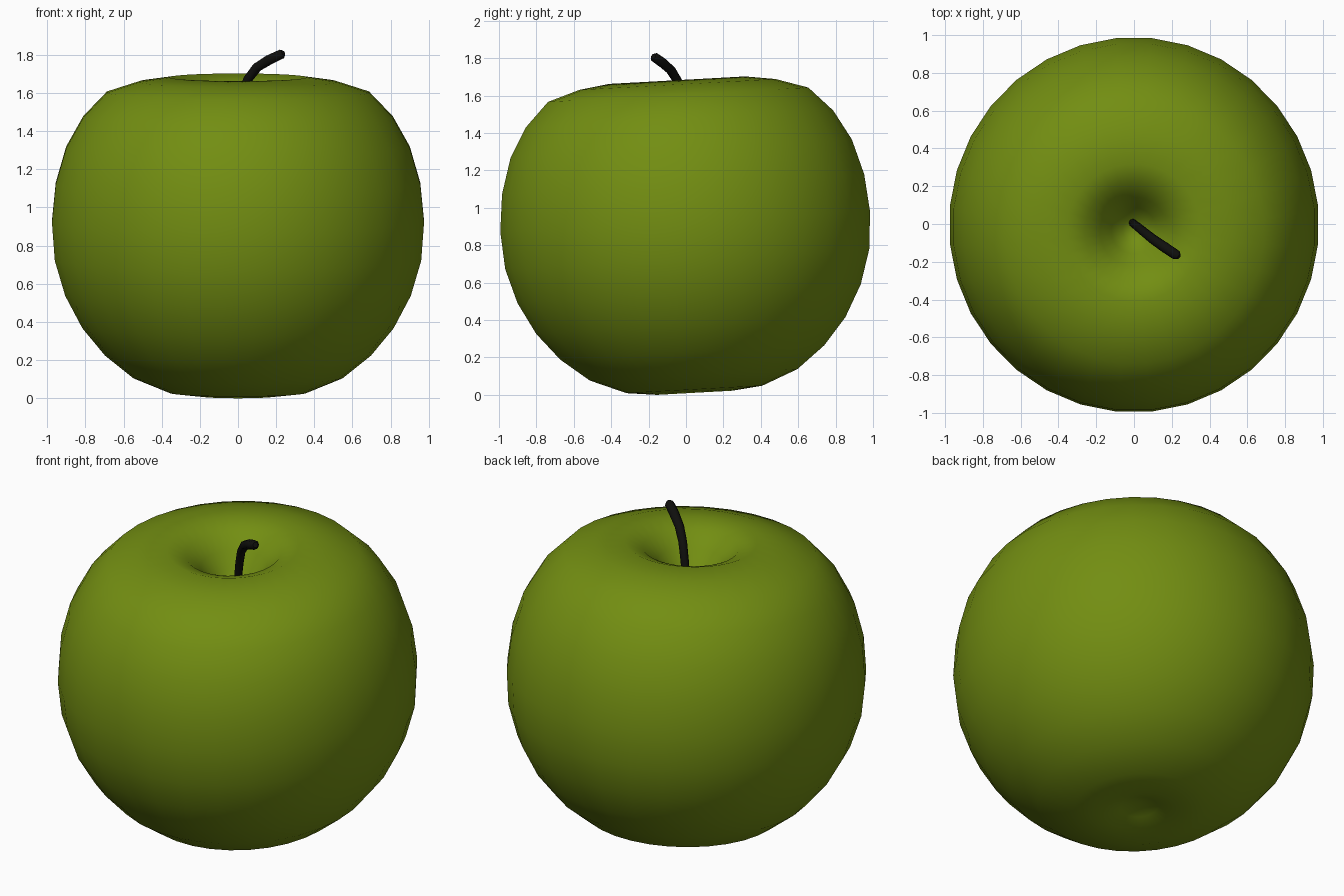
import bpy, bmesh
from math import cos, sin, pi
from mathutils import Matrix

if "Cube" in bpy.data.objects:
    bpy.data.objects.remove(bpy.data.objects["Cube"])


def material(name, rgb):
    m = bpy.data.materials.new(name)
    m.diffuse_color = (*rgb, 1)
    m.use_nodes = True
    m.node_tree.nodes["Principled BSDF"].inputs["Base Color"].default_value = m.diffuse_color
    return m


def lathe(name, profile, segments, mat):
    """Revolve (radius, z) points; the first and last lie on the axis."""
    bm = bmesh.new()
    bottom = bm.verts.new((0, 0, profile[0][1]))
    top = bm.verts.new((0, 0, profile[-1][1]))
    angles = [2 * pi * (i + 0.5) / segments for i in range(segments)]
    rings = [[bm.verts.new((r * cos(a), r * sin(a) * 1.015, z)) for a in angles]
             for r, z in profile[1:-1]]
    for i in range(segments):
        j = (i + 1) % segments
        bm.faces.new((bottom, rings[0][j], rings[0][i]))
        bm.faces.new((top, rings[-1][i], rings[-1][j]))
        for lo, hi in zip(rings, rings[1:]):
            bm.faces.new((lo[i], lo[j], hi[j], hi[i]))
    # the whole fruit leans slightly toward the front
    bmesh.ops.rotate(bm, verts=bm.verts, cent=(0, 0, 0.85),
                     matrix=Matrix.Rotation(0.055, 3, 'X'))
    low = min(v.co.z for v in bm.verts)
    bmesh.ops.translate(bm, verts=bm.verts, vec=(0, 0, -low))
    for f in bm.faces:
        f.smooth = True
    mesh = bpy.data.meshes.new(name)
    bm.to_mesh(mesh)
    bm.free()
    mesh.materials.append(mat)
    obj = bpy.data.objects.new(name, mesh)
    bpy.context.collection.objects.link(obj)
    return obj


# Apple body: bottom dimple, rounded sides, deep stem hollow
profile = [(0, 0.07), (0.10, 0.045), (0.20, 0.014), (0.36, 0.032), (0.55, 0.11),
           (0.70, 0.23), (0.82, 0.375), (0.91, 0.545), (0.965, 0.73),
           (0.98, 0.93), (0.96, 1.13), (0.905, 1.32), (0.815, 1.48),
           (0.69, 1.61), (0.52, 1.665), (0.36, 1.688), (0.26, 1.65),
           (0.18, 1.575), (0.12, 1.49), (0.06, 1.425), (0, 1.40)]
lathe("apple_body", profile, 32, material("apple_green", (0.17, 0.27, 0.006)))

# Stem: bent tube that thickens toward the tip
path = [(-0.01, 0.01, 1.37, 0.022), (0.0, 0.0, 1.48, 0.022),
        (0.02, -0.015, 1.58, 0.023), (0.05, -0.04, 1.67, 0.024),
        (0.10, -0.08, 1.735, 0.026), (0.165, -0.125, 1.775, 0.028),
        (0.225, -0.165, 1.803, 0.027), (0.238, -0.174, 1.81, 0.015)]
curve = bpy.data.curves.new("stem", 'CURVE')
curve.dimensions = '3D'
curve.bevel_depth = 1.0
curve.bevel_resolution = 2
curve.use_fill_caps = True
spline = curve.splines.new('POLY')
spline.points.add(len(path) - 1)
for p, (x, y, z, r) in zip(spline.points, path):
    p.co = (x, y, z, 1)
    p.radius = r
spline.use_smooth = True
curve.materials.append(material("stem_dark", (0.005, 0.005, 0.004)))
stem = bpy.data.objects.new("stem", curve)
bpy.context.collection.objects.link(stem)
bpy.context.view_layer.objects.active = stem
stem.select_set(True)
bpy.ops.object.convert(target='MESH')
